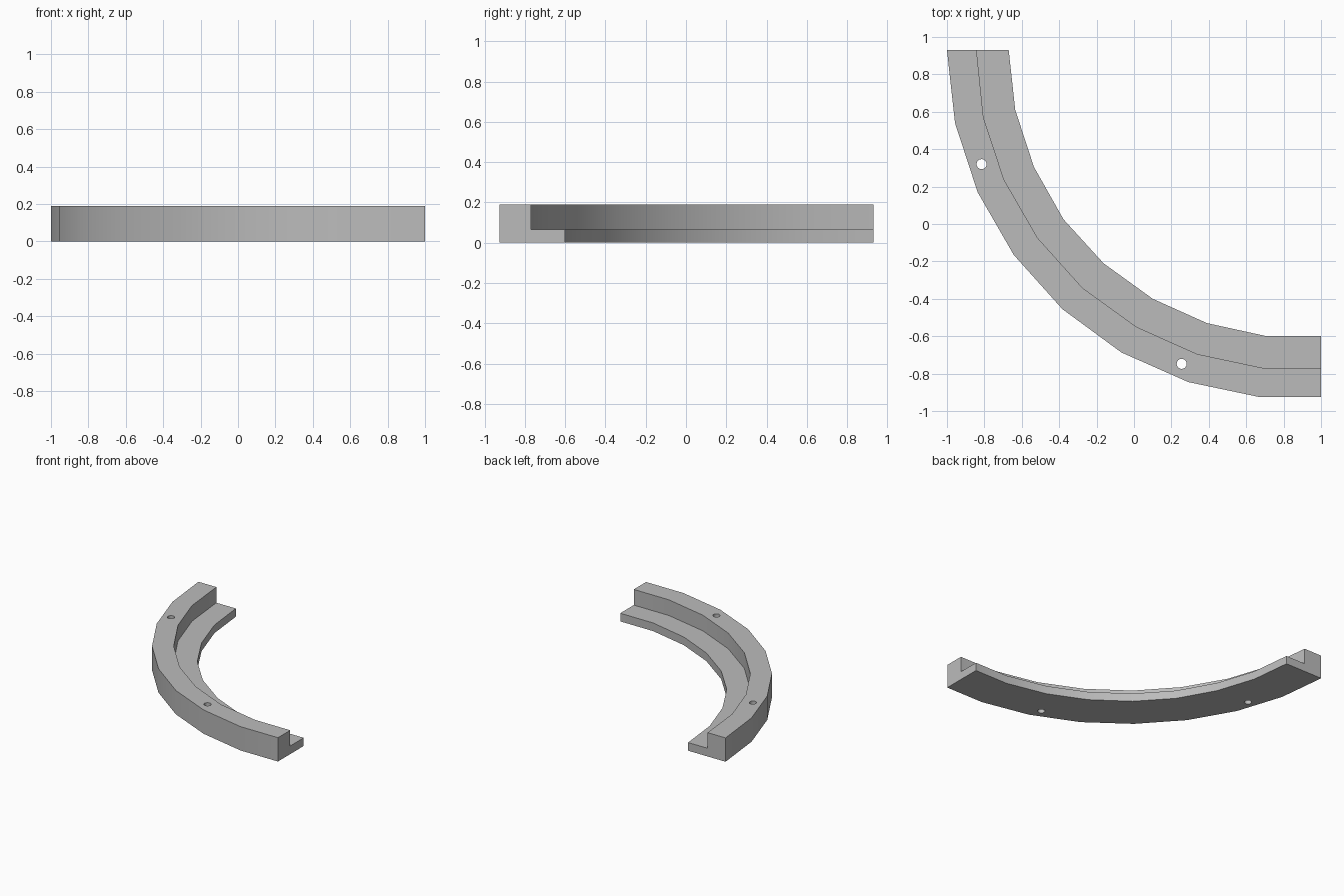
import bpy
import bmesh
import math

if "Cube" in bpy.data.objects:
    bpy.data.objects.remove(bpy.data.objects["Cube"], do_unlink=True)

LEDGE, TOP = 0.065, 0.19

# Plan outlines from the back end to the left end
outer = [(-1, .93), (-.957, .54), (-.836, .17), (-.643, -.165), (-.383, -.455),
         (-.067, -.687), (.29, -.845), (.67, -.925), (1, -.925)]
step = [(-.842, .93), (-.805, .57), (-.695, .237), (-.515, -.075), (-.275, -.342),
        (.013, -.55), (.337, -.695), (.69, -.77), (1, -.77)]
inner = [(-.67, .93), (-.635, .61), (-.535, .305), (-.377, .025), (-.163, -.21),
         (.1, -.4), (.39, -.53), (.71, -.6), (1, -.6)]

grey = bpy.data.materials.new("plain_grey")
grey.use_nodes = True
colour = (0.5, 0.5, 0.5, 1)
grey.diffuse_color = colour
grey.node_tree.nodes["Principled BSDF"].inputs["Base Color"].default_value = colour

# Curved rail with a stepped cross-section
bm = bmesh.new()
rings = []
for o, s, i in zip(outer, step, inner):
    section = [(o, 0), (o, TOP), (s, TOP), (s, LEDGE), (i, LEDGE), (i, 0)]
    rings.append([bm.verts.new((*p, z)) for p, z in section])
for a, b in zip(rings, rings[1:]):
    for k in range(len(a)):
        n = (k + 1) % len(a)
        bm.faces.new((a[k], a[n], b[n], b[k]))
bm.faces.new(rings[0])
bm.faces.new(rings[-1])
bmesh.ops.recalc_face_normals(bm, faces=bm.faces)
mesh = bpy.data.meshes.new("curved_rail")
bm.to_mesh(mesh)
bm.free()
mesh.materials.append(grey)
rail = bpy.data.objects.new("curved_rail", mesh)
bpy.context.collection.objects.link(rail)

# Two vertical screw holes
for x, y in [(-.815, .32), (.255, -.748)]:
    bpy.ops.mesh.primitive_cylinder_add(vertices=16, radius=.027, depth=1, location=(x, y, 0))
    cutter = bpy.context.object
    cutter.name = "hole_cutter"
    cutter.data.materials.append(grey)
    cut = rail.modifiers.new("screw_hole", 'BOOLEAN')
    cut.operation = 'DIFFERENCE'
    cut.solver = 'EXACT'
    cut.object = cutter
    bpy.ops.object.select_all(action='DESELECT')
    rail.select_set(True)
    bpy.context.view_layer.objects.active = rail
    bpy.ops.object.modifier_apply(modifier=cut.name)
    bpy.data.objects.remove(cutter, do_unlink=True)

bpy.ops.object.shade_smooth_by_angle(angle=math.radians(30))
